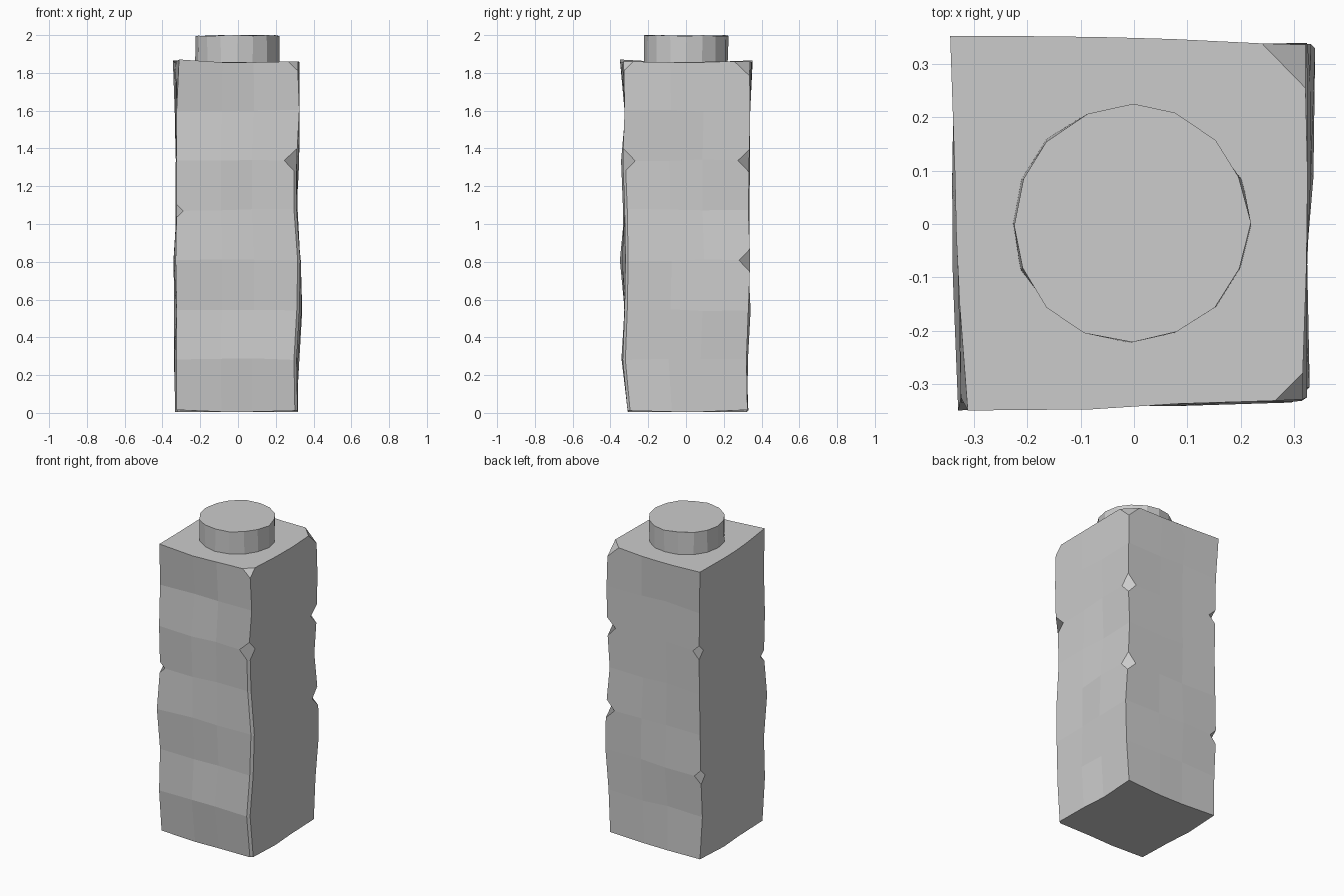
import bpy, bmesh, math, random
from mathutils import Vector

if "Cube" in bpy.data.objects:
    bpy.data.objects.remove(bpy.data.objects["Cube"])

random.seed(4)
levels = [0.012, 0.285, 0.545, 0.81, 1.075, 1.34, 1.6, 1.866]

# Wobbly corner lines of the block, (xs, ys) per level, counter-clockwise from front left
corners = [
    ([-.325, -.325, -.325, -.33, -.325, -.325, -.325, -.312],
     [-.31, -.335, -.325, -.35, -.325, -.335, -.325, -.35]),
    ([.315, .31, .325, .33, .31, .31, .325, .315],
     [-.31, -.335, -.325, -.32, -.325, -.335, -.325, -.33]),
    ([.31, .325, .34, .33, .31, .325, .325, .32],
     [.325, .32, .33, .34, .33, .335, .34, .335]),
    ([-.33, -.34, -.34, -.335, -.33, -.33, -.335, -.345],
     [.33, .32, .335, .335, .335, .34, .34, .353]),
]


def jit(a):
    return random.uniform(-a, a)


def finish(bm, name):
    bmesh.ops.recalc_face_normals(bm, faces=bm.faces)
    mesh = bpy.data.meshes.new(name)
    bm.to_mesh(mesh)
    bm.free()
    obj = bpy.data.objects.new(name, mesh)
    bpy.context.collection.objects.link(obj)
    return obj


# Rough block: rings of 12 points, three columns per side
bm = bmesh.new()
rings = []
for k, z in enumerate(levels):
    c = [Vector((xs[k], ys[k], 0)) for xs, ys in corners]
    ring = []
    for s in range(4):
        a, b = c[s], c[(s + 1) % 4]
        side = (b - a).normalized()
        normal = Vector((side.y, -side.x, 0))
        for i, t in enumerate((0, 0.37, 0.63)):
            p = a.lerp(b, t)
            p.z = z + jit(0.006)
            if i:
                p += normal * jit(0.009)
                if k == 7:
                    p.z = z - 0.01
            elif k == 0:
                p.z = (0.016, 0.012, 0.016, 0.014)[s]
            if i and k == 0:
                p.z = 0.006
            ring.append(bm.verts.new(p))
    rings.append(ring)
for lo, hi in zip(rings, rings[1:]):
    for i in range(12):
        j = (i + 1) % 12
        bm.faces.new((lo[i], lo[j], hi[j], hi[i]))
bm.faces.new(rings[0][::-1])
bm.faces.new(rings[-1])

# Chips knocked out of corners and top edges: (level, ring index, size)
chips = [(5, 3, .066), (4, 0, .035), (5, 6, .06), (3, 6, .06), (5, 9, .045),
         (2, 9, .045), (7, 3, .05), (7, 6, .08), (7, 8, .06), (7, 11, .063)]
for v, size in [(rings[k][i], size) for k, i, size in chips]:
    bmesh.ops.bevel(bm, geom=[v], offset=size, offset_type='OFFSET',
                    segments=1, affect='VERTICES')

# Worn front right edge below its chip
worn = [e for e in bm.edges
        if all(v.co.x > .28 and v.co.y < -.29 and v.co.z < 1.32 for v in e.verts)
        and abs(e.verts[0].co.z - e.verts[1].co.z) > .1]
bmesh.ops.bevel(bm, geom=worn, offset=0.014, offset_type='OFFSET',
                segments=1, affect='EDGES')
finish(bm, "stone_block")

# Round peg on top, slightly uneven
bm = bmesh.new()
bmesh.ops.create_cone(bm, cap_ends=True, segments=16, radius1=0.222,
                      radius2=0.222, depth=0.2)
for v in bm.verts:
    top = v.co.z > 0
    v.co.x += jit(0.004) - 0.005
    v.co.y += jit(0.004)
    v.co.z = 2.0 - random.uniform(0, 0.006) if top else 1.8
finish(bm, "top_peg")
